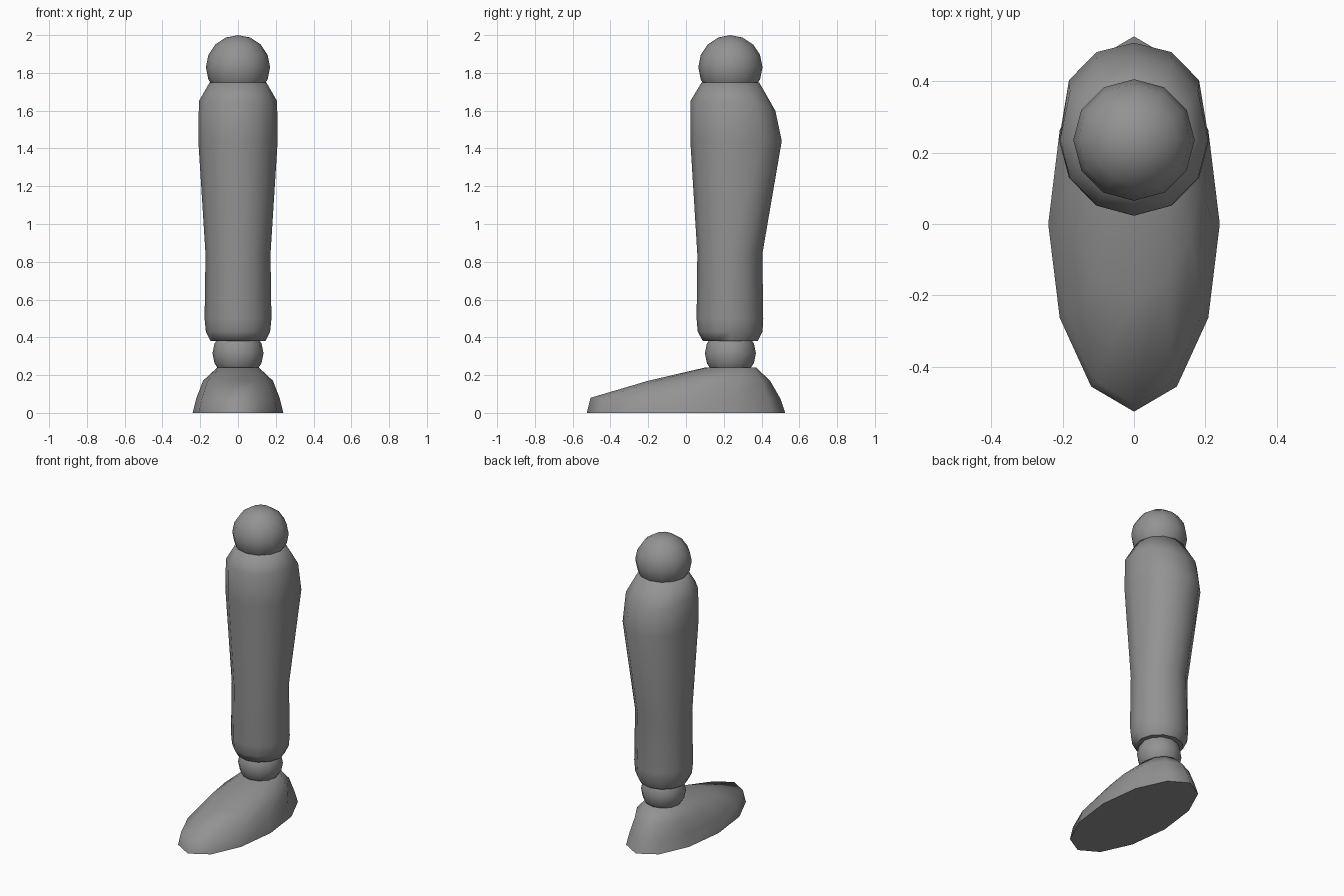
import bpy, bmesh
from math import sin, cos, pi

if "Cube" in bpy.data.objects:
    bpy.data.objects.remove(bpy.data.objects["Cube"])

SIDES = 12
LEG_Y = 0.235

dark = bpy.data.materials.new("dark_grey")
dark.diffuse_color = (0.29, 0.29, 0.29, 1)
dark.use_nodes = True
dark.node_tree.nodes["Principled BSDF"].inputs["Base Color"].default_value = dark.diffuse_color


def finish(name, bm, angle):
    bmesh.ops.recalc_face_normals(bm, faces=bm.faces)
    mesh = bpy.data.meshes.new(name)
    bm.to_mesh(mesh)
    bm.free()
    mesh.materials.append(dark)
    obj = bpy.data.objects.new(name, mesh)
    bpy.context.collection.objects.link(obj)
    bpy.ops.object.select_all(action='DESELECT')
    bpy.context.view_layer.objects.active = obj
    obj.select_set(True)
    bpy.ops.object.shade_smooth_by_angle(angle=angle)
    return obj


def loft(name, rings, angle):
    """Each ring: (z, half width, front y, middle y, back y, drop at the back, back roundness)."""
    bm = bmesh.new()
    loops = []
    for z, w, front, mid, back, drop, power in rings:
        loop = []
        for i in range(SIDES):
            c, s = cos(2 * pi * i / SIDES), sin(2 * pi * i / SIDES)
            y = (back - mid) * s ** power if s > 0 else (mid - front) * s
            loop.append(bm.verts.new((w * c, mid + y, z - drop * max(s, 0))))
        loops.append(loop)
    for a, b in zip(loops, loops[1:]):
        for i in range(SIDES):
            j = (i + 1) % SIDES
            bm.faces.new((a[i], a[j], b[j], b[i]))
    bm.faces.new(loops[0])
    bm.faces.new(loops[-1])
    return finish(name, bm, angle)


def ball(name, radius, z):
    bm = bmesh.new()
    bmesh.ops.create_uvsphere(bm, u_segments=SIDES, v_segments=8, radius=radius)
    bmesh.ops.translate(bm, verts=bm.verts, vec=(0, LEG_Y, z))
    return finish(name, bm, pi)


# Foot: elliptical sole rising to the ankle
loft("foot", [
    (0.00, 0.24, -0.525, 0.0, 0.525, 0, 1),
    (0.08, 0.22, -0.505, 0.0, 0.50, 0.005, 1),
    (0.17, 0.185, -0.20, 0.122, 0.445, 0, 1),
    (0.24, 0.11, 0.10, LEG_Y, 0.372, 0, 1),
], 1.17)

# Ball joints
ball("ankle_joint", 0.135, 0.315)
ball("knee_joint", 0.17, 1.83)

# Shin with the calf bulging at the back
loft("shin", [
    (0.38, 0.145, 0.09, LEG_Y, 0.38, 0, 1),
    (0.43, 0.17, 0.062, LEG_Y, 0.405, 0, 1),
    (0.50, 0.177, 0.056, LEG_Y, 0.409, 0, 1),
    (0.84, 0.172, 0.06, LEG_Y, 0.404, 0, 1),
    (1.44, 0.21, 0.023, LEG_Y, 0.507, 0, 0.7),
    (1.65, 0.207, 0.023, LEG_Y, 0.473, 0.05, 0.8),
    (1.75, 0.15, 0.083, LEG_Y, 0.387, 0, 1),
], 1.1)
